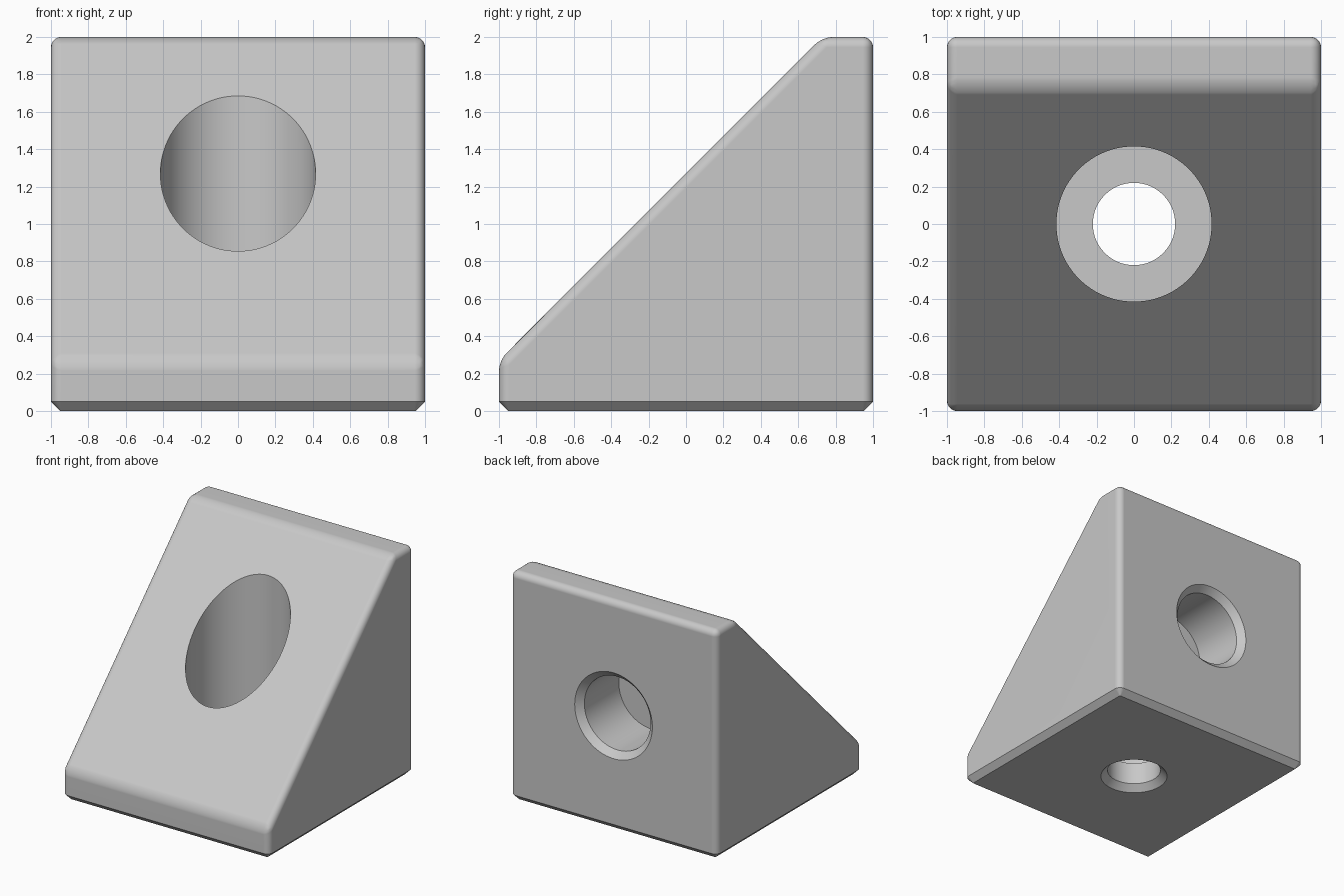
import bpy, bmesh, math

default = bpy.data.objects.get("Cube")
if default:
    bpy.data.objects.remove(default, do_unlink=True)

SEGMENTS = 96
ROUND = 0.055
CHAMFER = 0.05

grey = bpy.data.materials.new("plain grey")
grey.use_nodes = True
colour = (0.58, 0.58, 0.58, 1)
grey.diffuse_color = colour
grey.node_tree.nodes["Principled BSDF"].inputs["Base Color"].default_value = colour


def make_object(name, bm):
    bmesh.ops.recalc_face_normals(bm, faces=bm.faces)
    mesh = bpy.data.meshes.new(name)
    bm.to_mesh(mesh)
    bm.free()
    mesh.materials.append(grey)
    obj = bpy.data.objects.new(name, mesh)
    bpy.context.collection.objects.link(obj)
    return obj


def lathe(name, profile):
    """Solid of revolution about z from (radius, height) pairs."""
    bm = bmesh.new()
    verts = [bm.verts.new((r, 0, h)) for r, h in profile]
    edges = [bm.edges.new(pair) for pair in zip(verts, verts[1:])]
    bmesh.ops.spin(bm, geom=verts + edges, cent=(0, 0, 0), axis=(0, 0, 1),
                   angle=math.tau, steps=SEGMENTS)
    bmesh.ops.remove_doubles(bm, verts=bm.verts, dist=1e-4)
    return make_object(name, bm)


# Wedge body: side profile extruded across the width
bm = bmesh.new()
outline = [(-1, 0), (1, 0), (1, 2), (0.73, 2), (-1, 0.27)]
side = bm.faces.new([bm.verts.new((-1, y, z)) for y, z in outline])
extruded = bmesh.ops.extrude_face_region(bm, geom=[side])
bmesh.ops.translate(bm, vec=(2, 0, 0),
                    verts=[v for v in extruded["geom"] if isinstance(v, bmesh.types.BMVert)])
bmesh.ops.recalc_face_normals(bm, faces=bm.faces)


def on_base(edge):
    return all(v.co.z < 1e-4 for v in edge.verts)


# Rounded upper and vertical edges, then a flat chamfer around the base
bmesh.ops.bevel(bm, geom=[e for e in bm.edges if not on_base(e)], offset=ROUND,
                offset_type='OFFSET', segments=6, profile=0.5, affect='EDGES')
bmesh.ops.bevel(bm, geom=[e for e in bm.edges if on_base(e)], offset=CHAMFER,
                offset_type='OFFSET', segments=1, affect='EDGES', clamp_overlap=False)
bmesh.ops.remove_doubles(bm, verts=bm.verts, dist=1e-4)
body = make_object("wedge_block", bm)

# Stepped vertical screw hole, countersunk underneath
screw_hole = lathe("screw_hole_cutter", [
    (0, -0.05), (0.325, -0.05), (0.22, 0.055), (0.22, 0.25),
    (0.415, 0.25), (0.415, 2.2), (0, 2.2)])

# Blind horizontal hole in the back, countersunk at its mouth
back_hole = lathe("back_hole_cutter", [
    (0, -0.05), (0.425, -0.05), (0.32, 0.055), (0.32, 0.53), (0, 0.53)])
back_hole.rotation_euler.x = math.pi / 2
back_hole.location = (0, 1, 1)

# Cut both holes
bpy.ops.object.select_all(action='DESELECT')
bpy.context.view_layer.objects.active = body
body.select_set(True)
for cutter in (screw_hole, back_hole):
    cutter.hide_render = True
    cut = body.modifiers.new("cut", 'BOOLEAN')
    cut.operation = 'DIFFERENCE'
    cut.solver = 'EXACT'
    cut.object = cutter
    bpy.ops.object.modifier_apply(modifier=cut.name)
    bpy.data.objects.remove(cutter, do_unlink=True)

# Smooth fillets and bores, flat main faces
bpy.ops.object.shade_smooth_by_angle(angle=math.radians(30))
normals = body.modifiers.new("flat_faces", 'WEIGHTED_NORMAL')
normals.keep_sharp = True
